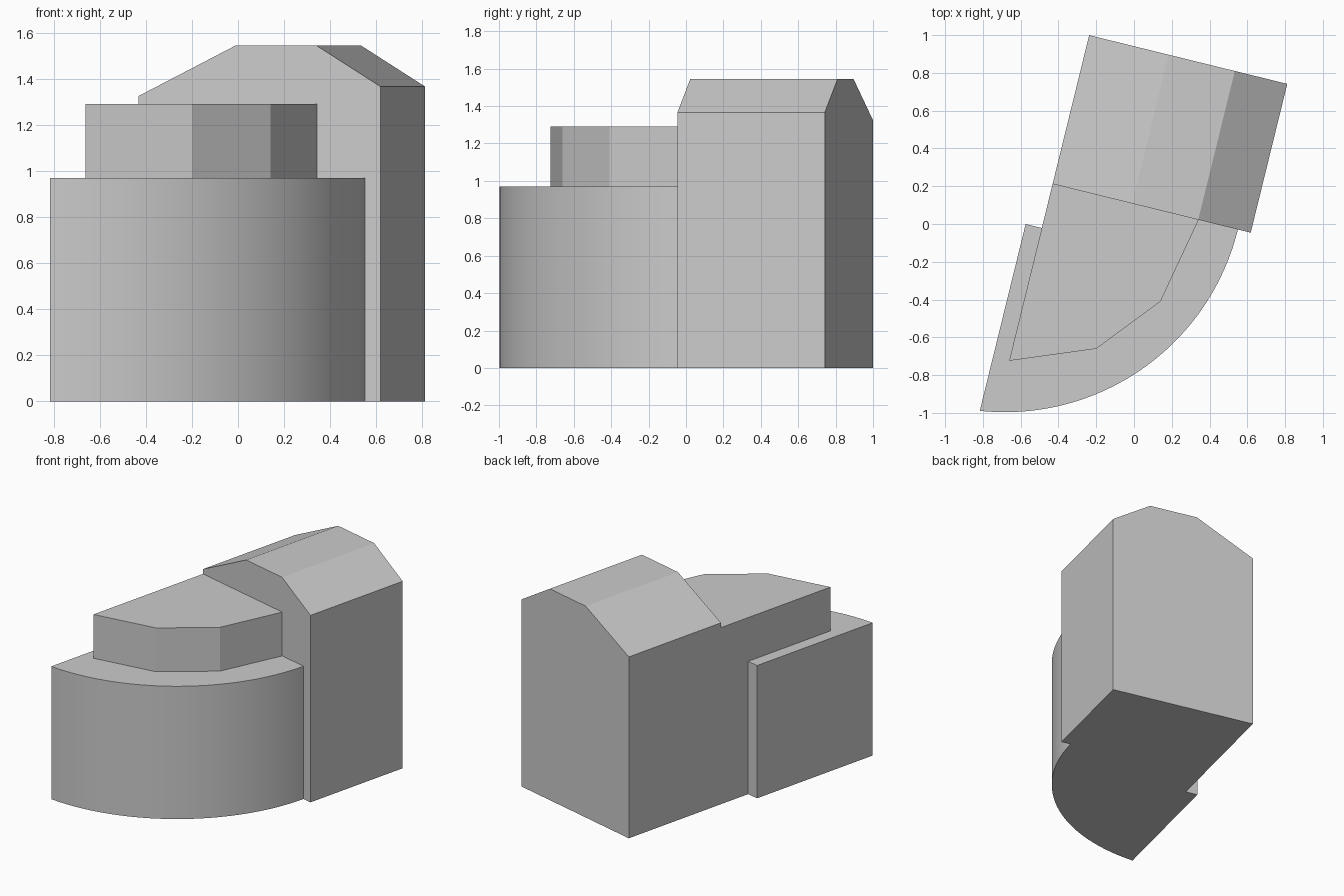
import bpy, bmesh
from math import sin, cos, acos, radians
from mathutils import Matrix, Vector

if "Cube" in bpy.data.objects:
    bpy.data.objects.remove(bpy.data.objects["Cube"])

TURN = Matrix.Rotation(radians(-13.8), 4, 'Z')   # whole building is turned in plan
FRONT, BACK = 0.103, 0.914                       # hall depth range
LEFT, RIGHT = -0.469, 0.611                      # hall width range


def prism(name, outline, sweep):
    """Extrude a closed 3D outline along a vector, turn it and make an object."""
    bm = bmesh.new()
    face = bm.faces.new([bm.verts.new(p) for p in outline])
    new = bmesh.ops.extrude_face_region(bm, geom=[face])["geom"]
    bmesh.ops.translate(bm, vec=Vector(sweep),
                        verts=[g for g in new if isinstance(g, bmesh.types.BMVert)])
    bmesh.ops.recalc_face_normals(bm, faces=bm.faces)
    bm.transform(TURN)
    mesh = bpy.data.meshes.new(name)
    bm.to_mesh(mesh)
    bm.free()
    obj = bpy.data.objects.new(name, mesh)
    bpy.context.collection.objects.link(obj)
    return obj


# Hall with sloped roof sides: gable profile swept front to back
gable = [(LEFT, 0), (RIGHT, 0), (RIGHT, 1.366), (0.325, 1.544), (-0.036, 1.544), (LEFT, 1.325)]
prism("hall", [(u, FRONT, z) for u, z in gable], (0, BACK - FRONT, 0))

# Rounded lower storey: arc centred on the hall front line, cut flat on the left
radius, centre, side, notch = 1.27, -0.729, -0.557, -0.137
end = acos((side - centre) / radius)
steps = 48
plan = [(centre + radius * cos(end * i / steps), FRONT - radius * sin(end * i / steps))
        for i in range(steps + 1)]
plan += [(side, notch), (LEFT, notch), (LEFT, FRONT)]
base = prism("rounded_base", [(u, v, 0) for u, v in plan], (0, 0, 0.97))
bpy.context.view_layer.objects.active = base
base.select_set(True)
bpy.ops.object.shade_smooth_by_angle(angle=radians(20))

# Faceted upper storey
plan = [(LEFT, FRONT), (LEFT, -0.861), (-0.037, -0.689), (0.234, -0.365), (0.327, FRONT)]
prism("upper_storey", [(u, v, 0.97) for u, v in plan], (0, 0, 0.32))
